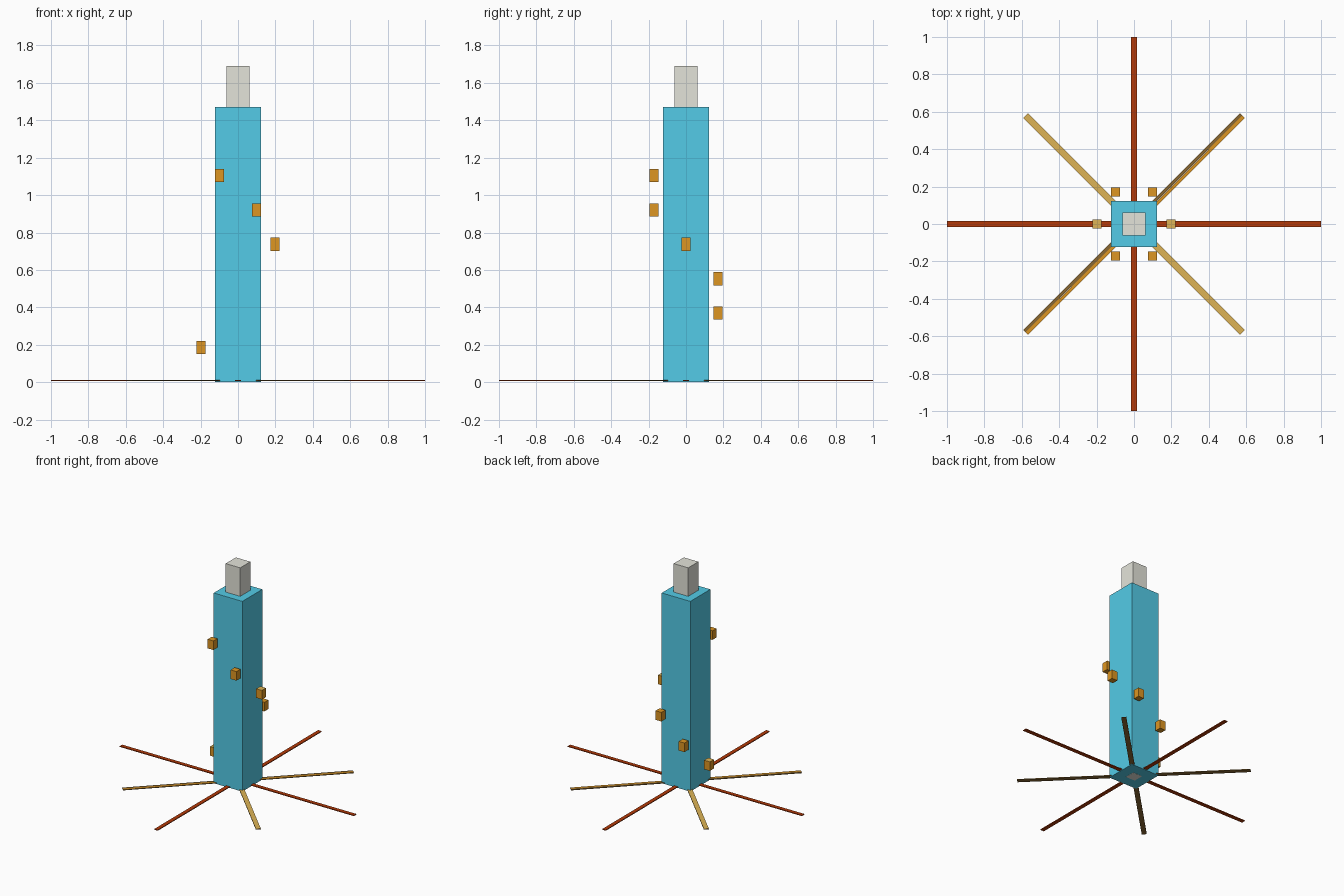
import bpy
import math

if "Cube" in bpy.data.objects:
    bpy.data.objects.remove(bpy.data.objects["Cube"])


def material(name, rgb):
    """Flat colour given as 0-255 display values, stored as linear."""
    def linear(c):
        c /= 255
        return c / 12.92 if c <= 0.04045 else ((c + 0.055) / 1.055) ** 2.4
    mat = bpy.data.materials.new(name)
    mat.diffuse_color = [linear(c) for c in rgb] + [1]
    mat.use_nodes = True
    mat.node_tree.nodes["Principled BSDF"].inputs["Base Color"].default_value = mat.diffuse_color
    return mat


def box(name, center, size, mat, angle=0, top=None):
    """Box in one colour, with an optional second colour on the upward face."""
    bpy.ops.mesh.primitive_cube_add(size=1, location=center, rotation=(0, 0, angle))
    obj = bpy.context.object
    obj.name = name
    obj.scale = size
    obj.data.materials.append(mat)
    if top:
        obj.data.materials.append(top)
        for face in obj.data.polygons:
            face.material_index = int(face.normal.z > 0.5)
    return obj


teal = material("teal", (84, 204, 232))
grey = material("light grey", (228, 228, 218))
orange = material("orange", (222, 150, 34))
rust = material("rust red", (180, 58, 8))
gold = material("gold", (222, 180, 86))
brown = material("dark brown", (138, 104, 50))

# Square tower with a narrower cap and a small plate underneath
box("tower", (0, 0, 0.7355), (0.244, 0.244, 1.469), teal)
box("cap", (0, 0, 1.58), (0.124, 0.124, 0.22), grey)
box("base_plate", (0, 0, 0.002), (0.08, 0.08, 0.004), grey)

# Thin bars radiating near the ground: long straight ones, short diagonal ones
for i in range(8):
    angle = i * math.pi / 4
    inner, outer = 0.1, 0.82 if i % 2 else 1.0
    mid = (inner + outer) / 2
    x, y = mid * math.cos(angle), mid * math.sin(angle)
    if i % 2 == 0:
        box("straight_bar", (x, y, 0.0085), (outer - inner, 0.03, 0.006), rust, angle)
    elif i in (3, 7):
        box("gold_bar", (x, y, 0.0085), (outer - inner, 0.035, 0.006), brown, angle, gold)
    else:
        # Two-tone diagonal, split along its length
        for side, top in ((-1, brown), (1, orange)):
            shift = side * 0.00875 * math.sqrt(0.5)
            box("two_tone_bar", (x + shift, y - shift, 0.0085),
                (outer - inner, 0.0175, 0.006), brown, angle, top)

# Small floating blocks climbing in a spiral around the tower
for i in range(6):
    angle = math.pi - i * math.pi / 3
    box("spiral_block",
        (0.197 * math.cos(angle), 0.197 * math.sin(angle), 0.185 + 0.184 * i),
        (0.049, 0.049, 0.07), orange, 0, gold if i % 3 == 0 else orange)
